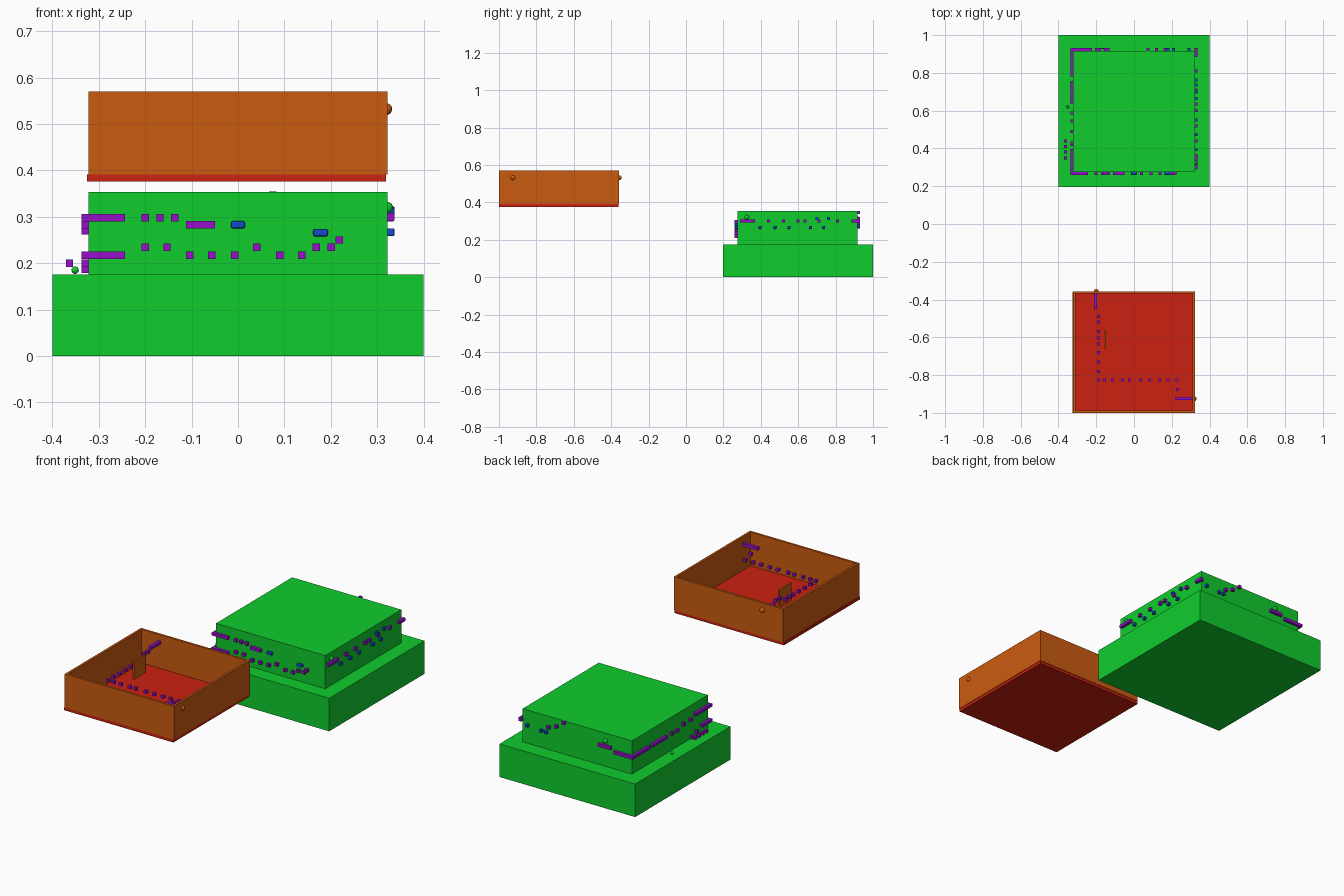
import bpy
import bmesh
from mathutils import Matrix, Vector

cube = bpy.data.objects.get("Cube")
if cube:
    bpy.data.objects.remove(cube, do_unlink=True)


def material(name, r, g, b):
    m = bpy.data.materials.new(name)
    m.use_nodes = True
    m.diffuse_color = (r, g, b, 1)
    m.node_tree.nodes["Principled BSDF"].inputs["Base Color"].default_value = (r, g, b, 1)
    return m


green = material("green", .005, .61, .027)
orange = material("orange", .6, .105, .005)
red = material("red", .6, .015, .005)
purple = material("purple", .31, .005, .6)
blue = material("blue", .005, .075, .6)


def finish(bm, name, mat):
    mesh = bpy.data.meshes.new(name)
    bm.to_mesh(mesh)
    bm.free()
    mesh.materials.append(mat)
    ob = bpy.data.objects.new(name, mesh)
    bpy.context.collection.objects.link(ob)
    return ob


def add_box(bm, centre, size):
    mat = Matrix.Translation(centre) @ Matrix.Diagonal((*size, 1))
    return bmesh.ops.create_cube(bm, size=1, matrix=mat)["verts"]


def box(name, mat, lo, hi):
    lo, hi = Vector(lo), Vector(hi)
    bm = bmesh.new()
    add_box(bm, (lo + hi) / 2, hi - lo)
    return finish(bm, name, mat)


def ball(name, mat, centre, r):
    bm = bmesh.new()
    bmesh.ops.create_uvsphere(bm, u_segments=16, v_segments=10, radius=r,
                              matrix=Matrix.Translation(centre))
    for f in bm.faces:
        f.smooth = True
    return finish(bm, name, mat)


S = .016  # side of one stud


def studs(name, mat, place, dots=(), bars=(), bevel=0):
    """Dots are (along, height); bars are (start, end, height)."""
    bm = bmesh.new()
    runs = [(a - S / 2, a + S / 2, h) for a, h in dots] + list(bars)
    for a, b, h in runs:
        p, q = Vector(place(a, h)), Vector(place(b, h))
        size = [max(abs(d), S) for d in q - p]
        add_box(bm, (p + q) / 2, size)
    if bevel:
        bmesh.ops.bevel(bm, geom=bm.edges[:], offset=bevel, segments=2,
                        affect='EDGES', profile=.5)
    return finish(bm, name, mat)


# Mappings from face coordinates to space
def front(a, h): return (a, .268, h)
def back(a, h): return (a, .923, h)
def left(a, h): return (.329, a, h)
def right(a, h): return (-.329, a, h)
def outer(a, h): return (-.363, a, h)


# Solid stepped block
box("block_base", green, (-.4, .197, 0), (.4, 1, .176))
box("block_upper", green, (-.322, .275, .176), (.322, .916, .353))

# Front face trails
studs("front_upper_trail", purple, front,
      [(-.2, .298), (-.168, .298), (-.136, .298)],
      [(-.336, -.243, .298), (-.112, -.05, .283)])
studs("front_blue_studs", blue, front, bars=[(-.015, .015, .283), (.162, .194, .266)], bevel=.004)
studs("front_lower_trail", purple, front,
      [(-.2, .234), (-.153, .234), (-.104, .217), (-.057, .217), (-.007, .217),
       (.04, .234), (.09, .217), (.137, .217), (.169, .234), (.201, .234), (.218, .25)],
      [(-.336, -.243, .217)])

# Left face trails
studs("left_trail", purple, left,
      [(a, .3) for a in (.44, .52, .6, .635, .71, .81)],
      [(.288, .37, .3), (.885, .93, .3)])
studs("left_blue_studs", blue, left,
      [(a, .267) for a in (.395, .475, .55, .665, .735)] + [(.7, .314), (.762, .314)], bevel=.002)

# Back face trails
studs("back_trail", purple, back,
      [(.075, .347), (.12, .315), (.165, .298), (.327, .298)],
      [(-.337, -.223, .27), (-.206, -.13, .286)])
studs("back_blue_studs", blue, back, [(.18, .268), (.208, .268), (.29, .275)], bevel=.002)

# Right face trails
studs("right_trail", purple, right,
      [(a, .27) for a in (.587, .545)] + [(.49, .283), (.43, .283)],
      [(.78, .93, .27), (.635, .757, .27), (.26, .397, .298)])
studs("right_lower_trail", purple, right, [(.38, .2), (.42, .187)], [(.26, .34, .217)])
studs("right_outer_studs", purple, outer, [(a, .2) for a in (.35, .38, .41, .44)])

# Small green knobs
ball("left_knob", green, (.322, .325, .32), .012)
ball("back_knob", green, (-.167, .918, .312), .012)
ball("right_knob", green, (-.351, .62, .185), .008)

# Open tray: red floor, four orange walls
box("tray_floor", red, (-.325, -1, .376), (.319, -.36, .391))
T = .012
for name, lo, hi in (("front", (-.322, -1), (.322, -1 + T)), ("back", (-.322, -.357 - T), (.322, -.357)),
                     ("right", (-.322, -1 + T), (-.322 + T, -.357 - T)),
                     ("left", (.322 - T, -1 + T), (.322, -.357 - T))):
    box("tray_wall_" + name, orange, (*lo, .391), (*hi, .57))

# Tray fin, wall knobs and the trail between them
box("tray_fin", orange, (-.159, -.662, .456), (-.15, -.562, .55))
ball("tray_back_knob", orange, (-.2, -.357, .532), .013)
ball("tray_left_knob", orange, (.319, -.925, .532), .013)
studs("tray_long_trail", purple, lambda a, h: (-.188, a, h),
      [(-.49, .53), (-.52, .53)] + [(a, .505) for a in (-.57, -.603, -.635, -.68, -.73, -.78, -.825)])
studs("tray_cross_trail", purple, lambda a, h: (a, -.825, h),
      [(a, .505) for a in (-.155, -.113, -.06, -.025, .035, .083, .135, .18, .228)])
studs("tray_back_bar", purple, lambda a, h: (-.204, a, h), bars=[(-.45, -.369, .53)])
studs("tray_left_bar", purple, lambda a, h: (a, -.925, h), bars=[(.22, .312, .53)])
studs("tray_corner_stud", purple, lambda a, h: (.23, a, h), [(-.875, .518)])
